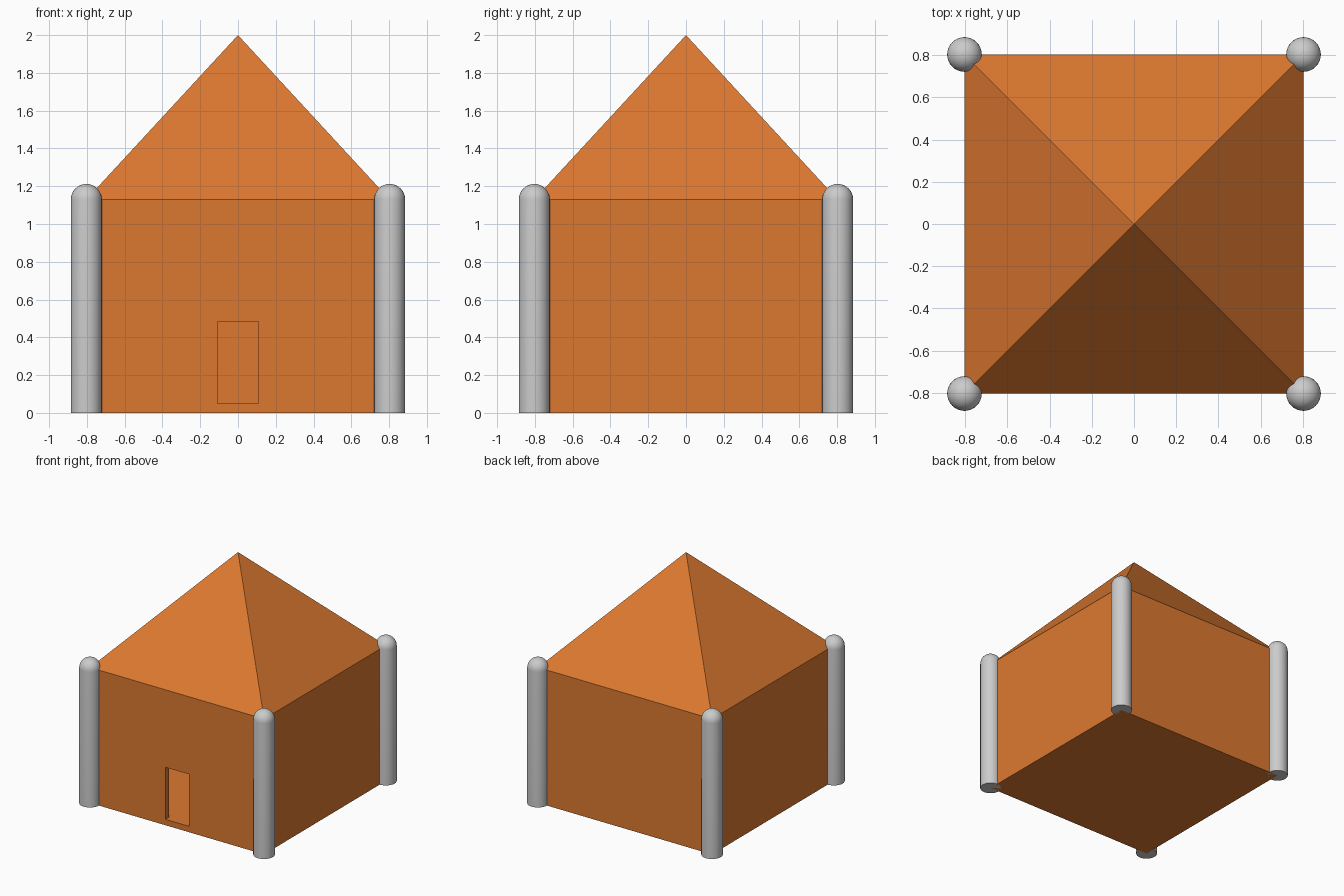
import bpy, bmesh
from math import sin, cos, pi, tau, radians
from mathutils import Matrix

if "Cube" in bpy.data.objects:
    bpy.data.objects.remove(bpy.data.objects["Cube"])

HALF, WALL_H, APEX = 0.803, 1.13, 2.0
SHELL = 0.047
POST_R = 0.082


def add_object(name, bm):
    bmesh.ops.recalc_face_normals(bm, faces=bm.faces)
    mesh = bpy.data.meshes.new(name)
    bm.to_mesh(mesh)
    bm.free()
    obj = bpy.data.objects.new(name, mesh)
    bpy.context.collection.objects.link(obj)
    return obj


def box(x, y, z):
    """Box from (min, max) ranges."""
    bm = bmesh.new()
    size = [b - a for a, b in (x, y, z)]
    mid = [(a + b) / 2 for a, b in (x, y, z)]
    bmesh.ops.create_cube(bm, size=1, matrix=Matrix.Translation(mid) @ Matrix.Diagonal((*size, 1)))
    return bm


orange = bpy.data.materials.new("orange")
orange.diffuse_color = (0.72, 0.19, 0.03, 1)
orange.use_nodes = True
orange.node_tree.nodes["Principled BSDF"].inputs["Base Color"].default_value = orange.diffuse_color

# Hollow house: box whose top is poked up into a pyramid roof
bm = box((-HALF, HALF), (-HALF, HALF), (0, WALL_H))
top = max(bm.faces, key=lambda f: f.calc_center_median().z)
peak = bmesh.ops.poke(bm, faces=[top])["verts"][0]
peak.co.z = APEX
house = add_object("house", bm)
house.data.materials.append(orange)
shell = house.modifiers.new("shell", "SOLIDIFY")
shell.thickness = SHELL
shell.offset = -1
shell.use_even_offset = True

# Doorway cut through the front wall
cutter = add_object("doorway_cutter", box((-0.108, 0.108), (-0.9, -0.7), (0.049, 0.483)))
cutter.data.materials.append(orange)
cutter.hide_render = True
cutter.hide_set(True)
door = house.modifiers.new("doorway", "BOOLEAN")
door.operation = "DIFFERENCE"
door.solver = "EXACT"
door.object = cutter

# Round corner posts with domed tops, lathed from one profile
profile = [(0, 0), (POST_R, 0)]
profile += [(POST_R * cos(a), WALL_H + POST_R * sin(a)) for a in (i * pi / 16 for i in range(8))]
profile += [(0, WALL_H + POST_R)]
bm = bmesh.new()
verts = [bm.verts.new((r, 0, z)) for r, z in profile]
edges = [bm.edges.new(pair) for pair in zip(verts, verts[1:])]
bmesh.ops.spin(bm, geom=verts + edges, axis=(0, 0, 1), cent=(0, 0, 0), angle=tau, steps=32)
bmesh.ops.remove_doubles(bm, verts=bm.verts, dist=1e-4)
post = add_object("front_left_post", bm)
bpy.context.view_layer.objects.active = post
post.select_set(True)
bpy.ops.object.shade_smooth_by_angle(angle=radians(40))
post.location = (-HALF, -HALF, 0)

for name, sx, sy in (("front_right_post", 1, -1), ("back_left_post", -1, 1), ("back_right_post", 1, 1)):
    copy = post.copy()
    copy.name = name
    copy.location = (sx * HALF, sy * HALF, 0)
    bpy.context.collection.objects.link(copy)
